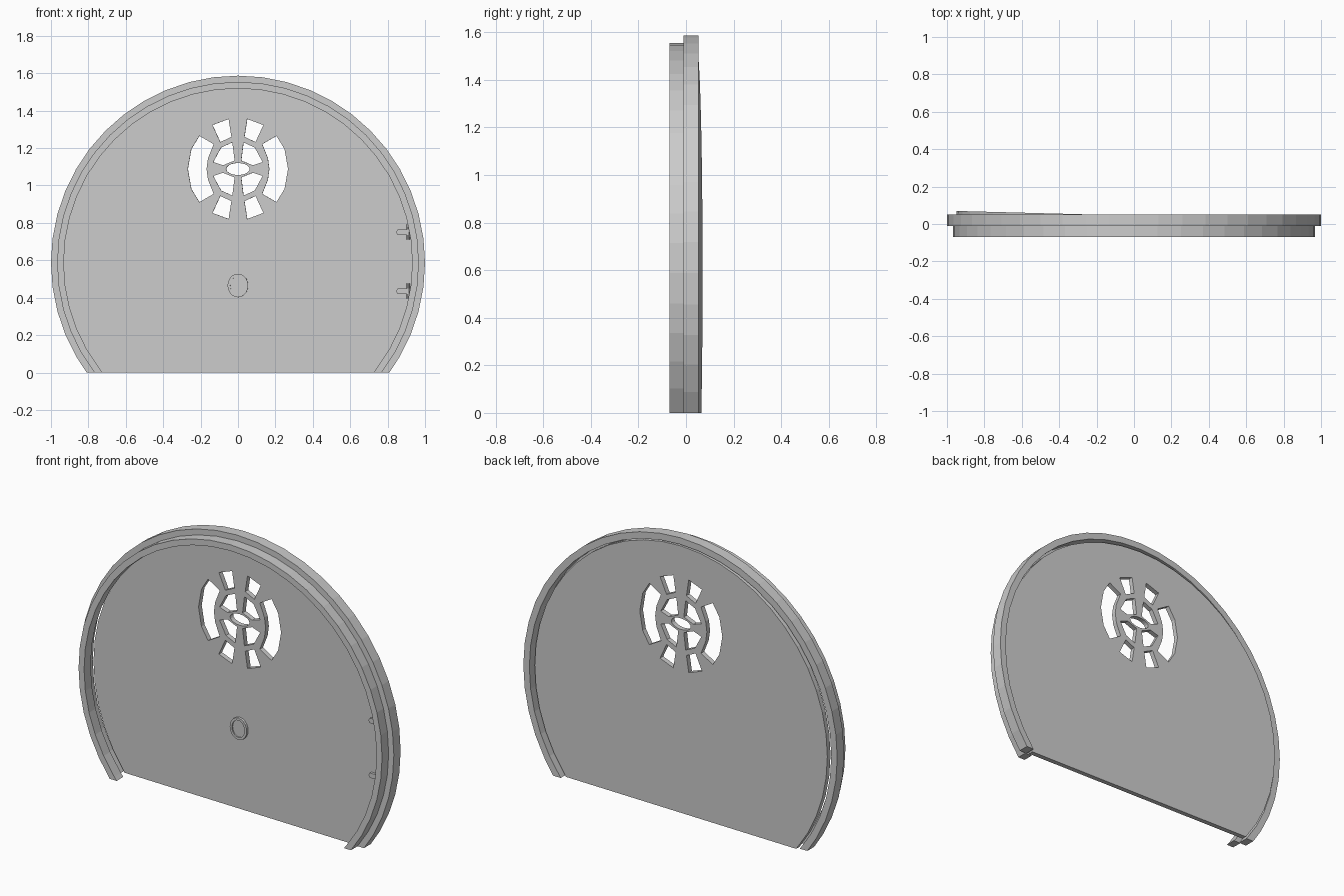
import bpy, bmesh
from math import sin, cos, asin, pi, radians
from mathutils import Matrix

cube = bpy.data.objects.get("Cube")
if cube:
    bpy.data.objects.remove(cube, do_unlink=True)

grey = bpy.data.materials.new("plain_grey")
grey.use_nodes = True
colour = (0.6, 0.6, 0.6, 1)
grey.diffuse_color = colour
grey.node_tree.nodes["Principled BSDF"].inputs["Base Color"].default_value = colour

CENTRE = 0.587          # height of the arch centre
STEP = radians(7.5)     # one facet of the arch
WINDOW = 1.088          # height of the window centre


def arch(r):
    """Arc of radius r, cut off level at the ground."""
    low = asin(-CENTRE / r)
    angles = [low] + [i * STEP for i in range(-12, 37) if low + 0.01 < i * STEP < pi - low - 0.01] + [pi - low]
    return [(r * cos(a), CENTRE + r * sin(a)) for a in angles]


def ellipse(rx, rz, z, n=20):
    return [(rx * cos(2 * pi * i / n), z + rz * sin(2 * pi * i / n)) for i in range(n)]


def slab(name, loops, y0, y1, matrix=None):
    """Plate from an outline and its holes in x and z, between two depths."""
    curve = bpy.data.curves.new(name, 'CURVE')
    curve.dimensions = '2D'
    curve.fill_mode = 'BOTH'
    curve.extrude = (y1 - y0) / 2
    for loop in loops:
        spline = curve.splines.new('POLY')
        spline.points.add(len(loop) - 1)
        for p, (x, z) in zip(spline.points, loop):
            p.co = (x, z, 0, 1)
        spline.use_cyclic_u = True
    source = bpy.data.objects.new(name + "_outline", curve)
    mesh = bpy.data.meshes.new_from_object(source)
    bpy.data.objects.remove(source)
    mesh.transform(Matrix.Translation((0, (y0 + y1) / 2, 0)) @ Matrix.Rotation(pi / 2, 4, 'X'))
    return finish(name, mesh, matrix)


def finish(name, mesh, matrix=None, smooth=False):
    bm = bmesh.new()
    bm.from_mesh(mesh)
    bmesh.ops.remove_doubles(bm, verts=bm.verts, dist=1e-5)
    bmesh.ops.recalc_face_normals(bm, faces=bm.faces)
    for f in bm.faces:
        f.smooth = smooth
        f.material_index = 0
    bm.to_mesh(mesh)
    bm.free()
    mesh.materials.clear()
    mesh.materials.append(grey)
    ob = bpy.data.objects.new(name, mesh)
    bpy.context.scene.collection.objects.link(ob)
    if matrix:
        ob.matrix_world = matrix
    return ob


def rod(name, start, end, r, matrix):
    bm = bmesh.new()
    axis = end - start
    place = Matrix.Translation((start + end) / 2) @ axis.to_track_quat('Z', 'Y').to_matrix().to_4x4()
    bmesh.ops.create_cone(bm, cap_ends=True, segments=10, radius1=r, radius2=r,
                          depth=axis.length, matrix=place)
    mesh = bpy.data.meshes.new(name)
    bm.to_mesh(mesh)
    bm.free()
    finish(name, mesh, matrix)


# Stepped arch frame: narrow lip in front, wider rebate behind
slab("front_frame", [arch(0.967) + arch(0.932)[::-1]], -0.07, -0.01)
slab("back_frame", [arch(1.0) + arch(0.962)[::-1]], -0.01, 0.052)

# Door leaf, standing slightly ajar on its hinge side
pivot = Matrix.Translation((0.95, 0.02, 0))
ajar = pivot @ Matrix.Rotation(radians(-1.5), 4, 'Z') @ pivot.inverted()
FRONT, BACK = -0.008, 0.02

# Window openings, one quarter each, mirrored around the window centre
small_pane = [(0.05, 0.267), (0.136, 0.235), (0.094, 0.144), (0.035, 0.172)]
fan_pane = [(0.03, 0.142), (0.09, 0.115), (0.132, 0.037), (0.08, 0.02), (0.018, 0.045)]
side_outer = [(0.206, 0.177), (0.249, 0.107), (0.268, 0)]
side_inner = [(0.168, 0), (0.16, 0.058), (0.13, 0.133)]
half = side_outer + side_inner
side_pane = (side_outer + [(x, -z) for x, z in side_outer[1::-1]]
             + [(x, -z) for x, z in side_inner[:0:-1]] + side_inner)

holes = [ellipse(0.063, 0.032, WINDOW)]
for sx in (-1, 1):
    holes.append([(sx * x, WINDOW + z) for x, z in side_pane])
    for sz in (-1, 1):
        for pane in (small_pane, fan_pane):
            holes.append([(sx * x, WINDOW + sz * z) for x, z in pane])
slab("door", [arch(0.95)] + holes, FRONT, BACK, ajar)

# Round knob plate with a raised rim
slab("knob_rim", [ellipse(0.055, 0.063, 0.465), ellipse(0.041, 0.049, 0.465)], FRONT - 0.014, FRONT + 0.002, ajar)
slab("knob_plate", [ellipse(0.042, 0.05, 0.465)], FRONT - 0.007, FRONT + 0.002, ajar)

# Hinges: a short strap on the door and an upright pin by the frame
for label, z in (("upper", 0.75), ("lower", 0.435)):
    y = FRONT - 0.004
    strap = [(0.91, z - 0.014), (0.91, z + 0.014), (0.855, z + 0.014),
             (0.845, z), (0.855, z - 0.014)]
    slab(label + "_hinge_strap", [strap], FRONT - 0.014, FRONT + 0.002, ajar)
    base = Matrix.Translation((0.91, y, z)).to_translation()
    up = Matrix.Translation((0, 0, 0.04)).to_translation()
    rod(label + "_hinge_pin", base - up, base + up, 0.01, ajar)
